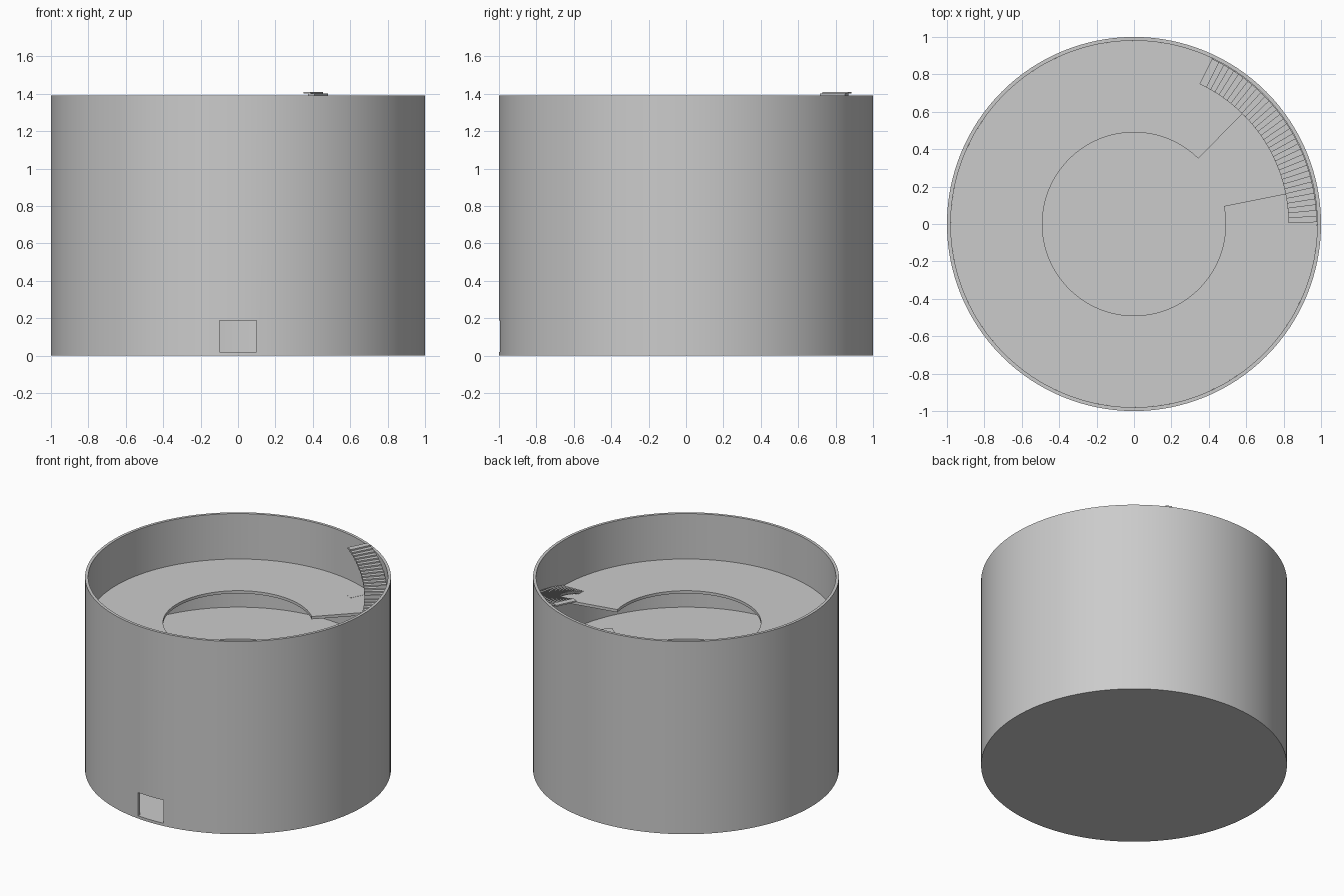
import bpy, bmesh
from math import radians, cos, sin

if "Cube" in bpy.data.objects:
    bpy.data.objects.remove(bpy.data.objects["Cube"])

STOREY, SLAB, LEVELS = 0.3475, 0.02, 4
R_OUT, R_IN, R_HOLE = 1.0, 0.98, 0.49


def finish(name, bm, smooth=False):
    bmesh.ops.recalc_face_normals(bm, faces=bm.faces[:])
    mesh = bpy.data.meshes.new(name)
    bm.to_mesh(mesh)
    bm.free()
    ob = bpy.data.objects.new(name, mesh)
    bpy.context.collection.objects.link(ob)
    if smooth:
        bpy.ops.object.select_all(action='DESELECT')
        bpy.context.view_layer.objects.active = ob
        ob.select_set(True)
        bpy.ops.object.shade_smooth_by_angle(angle=radians(30))
    return ob


def ring(name, r0, r1, z0, z1, a0=0.0, a1=360.0, n=128):
    """Annular slab, closed or cut to a sector between two angles."""
    bm = bmesh.new()
    full = a1 - a0 >= 360
    loops = []
    for i in range(n if full else n + 1):
        a = radians(a0 + (a1 - a0) * i / n)
        loops.append([bm.verts.new((r * cos(a), r * sin(a), z))
                      for r, z in ((r0, z0), (r1, z0), (r1, z1), (r0, z1))])
    for i in range(n):
        p, q = loops[i], loops[(i + 1) % len(loops)]
        for k in range(4):
            m = (k + 1) % 4
            bm.faces.new((p[k], p[m], q[m], q[k]))
    if not full:
        bm.faces.new(loops[0])
        bm.faces.new(loops[-1])
    return finish(name, bm, True)


def add_box(bm, x0, x1, y0, y1, z0, z1, angle=0.0):
    c, s = cos(angle), sin(angle)
    v = [bm.verts.new((x * c - y * s, x * s + y * c, z))
         for z in (z0, z1) for x, y in ((x0, y0), (x1, y0), (x1, y1), (x0, y1))]
    for f in ((0, 3, 2, 1), (4, 5, 6, 7), (0, 1, 5, 4),
              (1, 2, 6, 5), (2, 3, 7, 6), (3, 0, 4, 7)):
        bm.faces.new([v[i] for i in f])


# outer wall with the doorway cut through it
wall = ring("outer_wall", R_IN, R_OUT, 0, STOREY * LEVELS)
bm = bmesh.new()
add_box(bm, -0.1, 0.1, -1.2, -0.8, SLAB, 0.187)
cutter = finish("door_cutter", bm)
cutter.hide_render = True
mod = wall.modifiers.new("doorway", 'BOOLEAN')
mod.operation, mod.solver, mod.object = 'DIFFERENCE', 'EXACT', cutter
bpy.ops.object.select_all(action='DESELECT')
bpy.context.view_layer.objects.active = wall
wall.select_set(True)
bpy.ops.object.modifier_apply(modifier=mod.name)
bpy.data.objects.remove(cutter)

# ground floor disc
bm = bmesh.new()
rims = [[bm.verts.new((R_IN * cos(radians(i * 360 / 128)), R_IN * sin(radians(i * 360 / 128)), z))
         for i in range(128)] for z in (0, SLAB)]
for rim in rims:
    bm.faces.new(rim)
for i in range(128):
    j = (i + 1) % 128
    bm.faces.new((rims[0][i], rims[0][j], rims[1][j], rims[1][i]))
finish("ground_floor", bm, True)

# upper floors: central well plus a stair opening
for k in range(1, LEVELS):
    ring(f"upper_floor_{k}", R_HOLE, R_IN, k * STOREY, k * STOREY + SLAB, 45.5, 371.3)

# curved flights of thin treads along the wall
STEPS = 36
for k in range(LEVELS):
    bm = bmesh.new()
    for i in range(STEPS):
        t = i / (STEPS - 1)
        top = k * STOREY + SLAB + 0.001 + STOREY * t
        add_box(bm, 0.826, 0.977, -0.021, 0.021, top - 0.01, top, radians(63.5 * t))
    finish(f"stair_flight_{k + 1}", bm)
